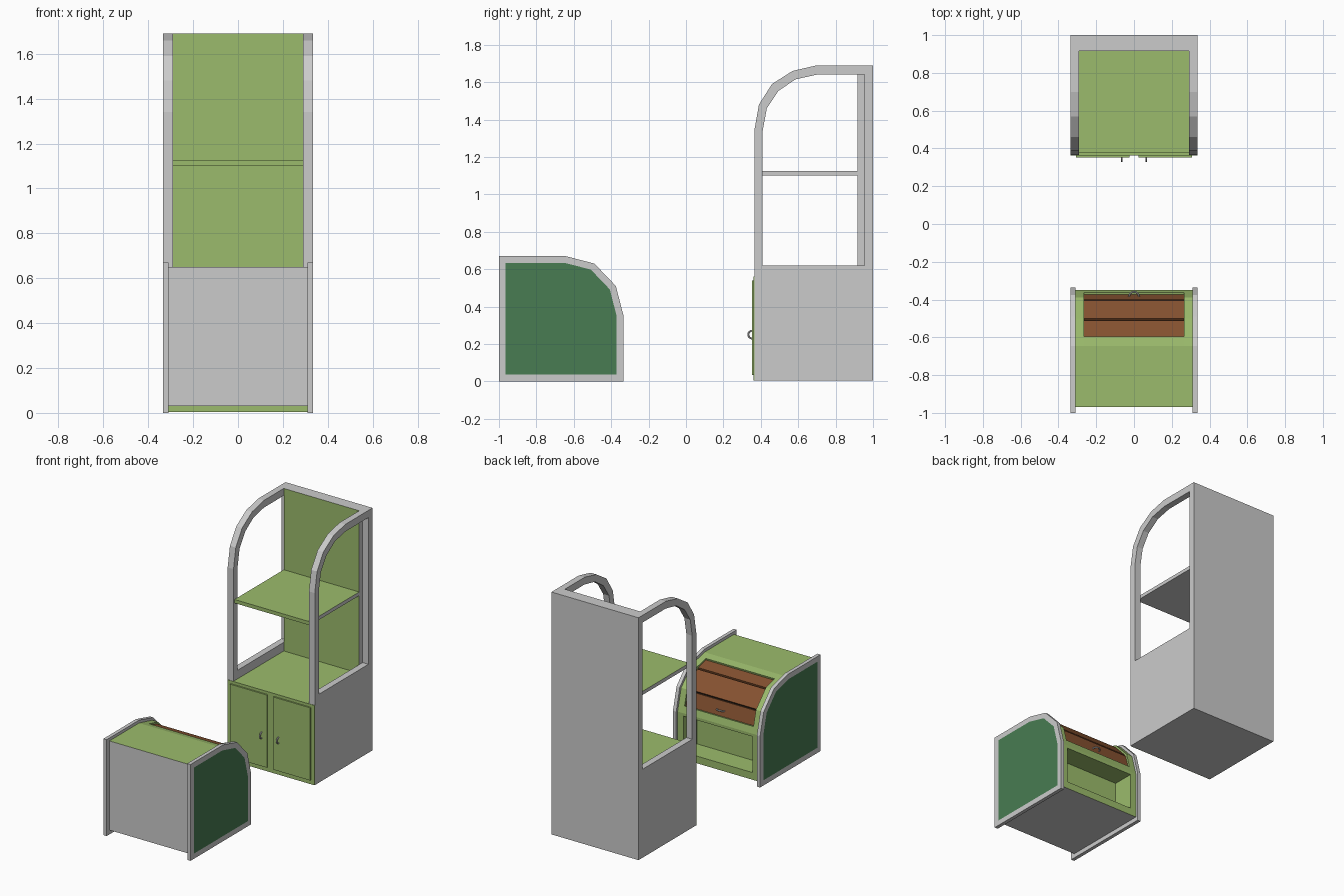
import bpy, bmesh, math
from mathutils import Vector

if "Cube" in bpy.data.objects:
    bpy.data.objects.remove(bpy.data.objects["Cube"])


def material(name, rgb):
    m = bpy.data.materials.new(name)
    m.diffuse_color = (*rgb, 1)
    m.use_nodes = True
    m.node_tree.nodes["Principled BSDF"].inputs["Base Color"].default_value = m.diffuse_color
    return m


GREEN = material("light_green", (0.33, 0.50, 0.15))
DARK = material("dark_green", (0.065, 0.20, 0.085))
BROWN = material("brown_wood", (0.24, 0.085, 0.03))
BLACK = material("black_gap", (0.01, 0.01, 0.01))
GREY = None


def finish(name, bm, mats=(), pick=None):
    """Turn a bmesh into an object; pick(normal, centre) gives a material slot."""
    bmesh.ops.recalc_face_normals(bm, faces=bm.faces)
    bm.normal_update()
    if pick:
        for f in bm.faces:
            f.material_index = pick(f.normal, f.calc_center_median())
    me = bpy.data.meshes.new(name)
    bm.to_mesh(me)
    bm.free()
    for m in mats:
        me.materials.append(m)
    ob = bpy.data.objects.new(name, me)
    bpy.context.collection.objects.link(ob)
    return ob


def prism_bm(pts, x0, x1):
    """Extrude a (y, z) profile from x0 to x1."""
    bm = bmesh.new()
    a = [bm.verts.new((x0, y, z)) for y, z in pts]
    b = [bm.verts.new((x1, y, z)) for y, z in pts]
    n = len(pts)
    for i in range(n):
        j = (i + 1) % n
        bm.faces.new((a[i], a[j], b[j], b[i]))
    bm.faces.new(a[::-1])
    bm.faces.new(b)
    return bm


def prism(name, pts, x0, x1, mats=(), pick=None):
    return finish(name, prism_bm(pts, x0, x1), mats, pick)


def box(name, x, y, z, mats=(), pick=None):
    pts = [(y[0], z[0]), (y[1], z[0]), (y[1], z[1]), (y[0], z[1])]
    return prism(name, pts, x[0], x[1], mats, pick)


def half_ring(name, centre, along, out, radius=0.024, tube=0.005):
    centre, along, out = Vector(centre), Vector(along), Vector(out).normalized()
    axis = along.cross(out)
    bm = bmesh.new()
    rings = []
    for i in range(9):
        t = math.pi * i / 8
        rad = along * math.cos(t) + out * math.sin(t)
        rings.append([bm.verts.new(centre + rad * (radius + tube * math.cos(u)) + axis * tube * math.sin(u))
                      for u in (math.tau * k / 8 for k in range(8))])
    for p, q in zip(rings, rings[1:]):
        for k in range(8):
            bm.faces.new((p[k], p[k - 1], q[k - 1], q[k]))
    bm.faces.new(rings[0])
    bm.faces.new(rings[-1])
    finish(name, bm)


def front_top_green(n, c):
    return 1 if n.y < -0.5 or n.z > 0.5 else 0


# ---- tall cabinet: arched side frames with an open window ----
outer = [(0.365, 0.005), (0.365, 1.34), (0.39, 1.48), (0.46, 1.59),
         (0.57, 1.66), (0.70, 1.69), (1.0, 1.69), (1.0, 0.005)]
inner = [(0.41, 0.62), (0.41, 1.34), (0.432, 1.46), (0.493, 1.552),
         (0.585, 1.615), (0.70, 1.64), (0.955, 1.64), (0.955, 0.62)]
for side, s in (("left", -1), ("right", 1)):
    bm = bmesh.new()
    loops = [[bm.verts.new((s * x, y, z)) for y, z in p]
             for x, p in ((0.335, outer), (0.335, inner), (0.29, inner), (0.29, outer))]
    for k in range(4):
        p, q = loops[k], loops[(k + 1) % 4]
        for i in range(8):
            bm.faces.new((p[i - 1], p[i], q[i], q[i - 1]))
    finish(f"cabinet_side_{side}", bm)

# cabinet body, back wall, shelf and front
two = (GREY, GREEN)
box("cabinet_base", (-0.29, 0.29), (0.366, 1.0), (0.005, 0.56), two, front_top_green)
box("cabinet_back", (-0.29, 0.29), (0.917, 1.0), (0.56, 1.69), two,
    lambda n, c: 1 if n.y < -0.5 else 0)
box("cabinet_shelf", (-0.29, 0.29), (0.375, 0.917), (1.10, 1.125), two, front_top_green)
box("cabinet_front", (-0.335, 0.335), (0.362, 0.366), (0.005, 0.56), (GREEN,))

# cabinet doors with handles
for side, s in (("left", -1), ("right", 1)):
    box(f"door_{side}", sorted((s * 0.025, s * 0.308)), (0.352, 0.362), (0.035, 0.54), (GREEN,))
    half_ring(f"door_handle_{side}", (s * 0.065, 0.354, 0.25), (0, 0, 1), (0, -1, 0), 0.021)

# ---- low desk: side panels with a coloured inset ----
side_profile = [(-1.0, 0), (-1.0, 0.67), (-0.645, 0.67), (-0.49, 0.63),
                (-0.375, 0.51), (-0.335, 0.355), (-0.335, 0)]
for side, s in (("left", -1), ("right", 1)):
    bm = prism_bm(side_profile, s * 0.31, s * 0.335)
    bmesh.ops.recalc_face_normals(bm, faces=bm.faces)
    face = next(f for f in bm.faces if f.normal.x * s > 0.9)
    bmesh.ops.inset_region(bm, faces=[face], thickness=0.036, use_even_offset=True)
    finish(f"desk_side_{side}", bm, (GREY, DARK),
           lambda n, c: 1 if n.x * s > 0.9 and abs(c.y + 0.6) < 0.2 and 0.2 < c.z < 0.5 else 0)

# inset borders are recoloured: only the central polygon keeps the dark green
for side in ("left", "right"):
    for p in bpy.data.objects[f"desk_side_{side}"].data.polygons:
        if len(p.vertices) == 4:
            p.material_index = 0

# desk body: cheeks at each end, centre with lid recess and open niche
back = [(-0.97, 0.03), (-0.97, 0.65), (-0.645, 0.65)]
cheek = back + [(-0.50, 0.615), (-0.39, 0.50), (-0.35, 0.35), (-0.35, 0.03)]
recess = [(-0.601, 0.614), (-0.513, 0.592), (-0.413, 0.487), (-0.386, 0.389)]
niche = [(-0.35, 0.33), (-0.50, 0.33), (-0.50, 0.08), (-0.35, 0.08)]
centre = back + [(-0.595, 0.638)] + recess + [(-0.362, 0.395), (-0.35, 0.35)] + niche + [(-0.35, 0.03)]


def desk_faces(n, c):
    if n.y < -0.9 and c.y < -0.96 or n.z < -0.9 and c.z < 0.04:
        return 0
    for (ay, az), (by, bz) in zip(recess, recess[1:]):
        if abs(n.x) < 0.5 and abs(c.y - (ay + by) / 2) + abs(c.z - (az + bz) / 2) < 0.002:
            return 2
    return 1


mats = (GREY, GREEN, BLACK)
prism("desk_cheek_left", cheek, -0.31, -0.265, mats, desk_faces)
prism("desk_cheek_right", cheek, 0.265, 0.31, mats, desk_faces)
prism("desk_body", centre, -0.265, 0.265, mats, desk_faces)

# roll-top lid slats and their pull
for i, (a, b) in enumerate(zip(recess, recess[1:])):
    a, b = Vector(a), Vector(b)
    d = (b - a).normalized()
    up = Vector((-d.y, d.x)) * 0.014
    a, b = a + d * 0.002, b - d * 0.002
    prism(f"lid_slat_{i + 1}", [a, b, b + up, a + up], -0.264, 0.264, (BROWN,))
half_ring("lid_handle", (0, -0.384, 0.43), (1, 0, 0), (0, 0.966, 0.258), 0.026)
